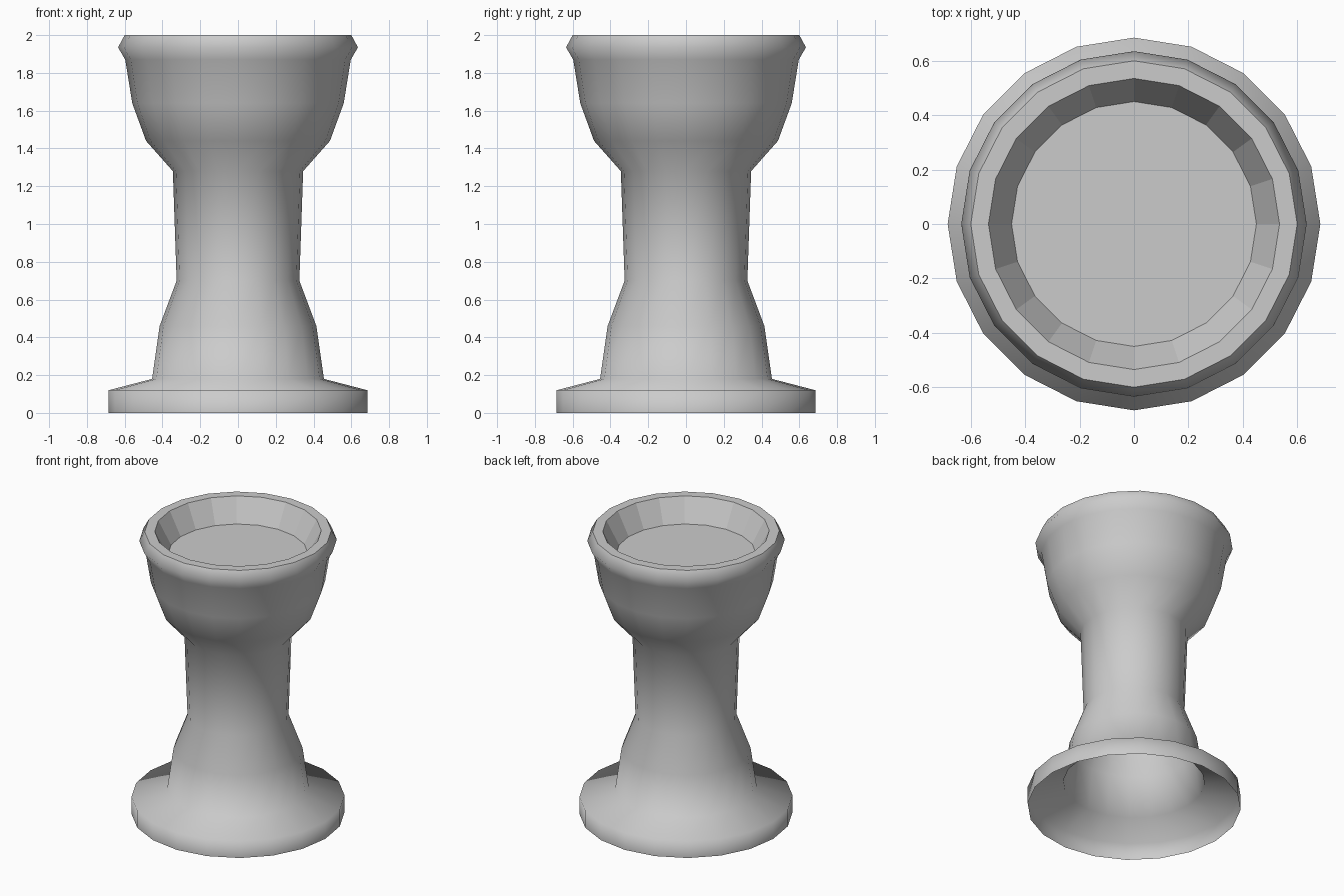
import bpy, bmesh
from math import cos, sin, tau

if "Cube" in bpy.data.objects:
    bpy.data.objects.remove(bpy.data.objects["Cube"])

SIDES = 20


def lathe(name, profile, smooth, cap=False):
    """Revolve an (radius, height) profile around z."""
    bm = bmesh.new()
    rings = [[bm.verts.new((r * cos(tau * i / SIDES), r * sin(tau * i / SIDES), z))
              for i in range(SIDES)] for r, z in profile]
    for a, b in zip(rings, rings[1:]):
        for i in range(SIDES):
            j = (i + 1) % SIDES
            bm.faces.new((a[i], a[j], b[j], b[i])).smooth = smooth
    if cap:
        bm.faces.new(rings[-1])
    mesh = bpy.data.meshes.new(name)
    bm.to_mesh(mesh)
    bm.free()
    obj = bpy.data.objects.new(name, mesh)
    bpy.context.collection.objects.link(obj)
    return obj


# Outer shell: foot, stem and flared bowl, open underneath
lathe("pedestal_shell", [
    (0.685, 0.0), (0.685, 0.12), (0.455, 0.18), (0.415, 0.46),
    (0.325, 0.70), (0.345, 1.28), (0.487, 1.44), (0.56, 1.64),
    (0.597, 1.87), (0.635, 1.935), (0.60, 2.0)], smooth=True)

# Flat rim, faceted recess wall and recess floor
lathe("bowl_recess", [(0.60, 2.0), (0.535, 2.0), (0.45, 1.84)],
      smooth=False, cap=True)
